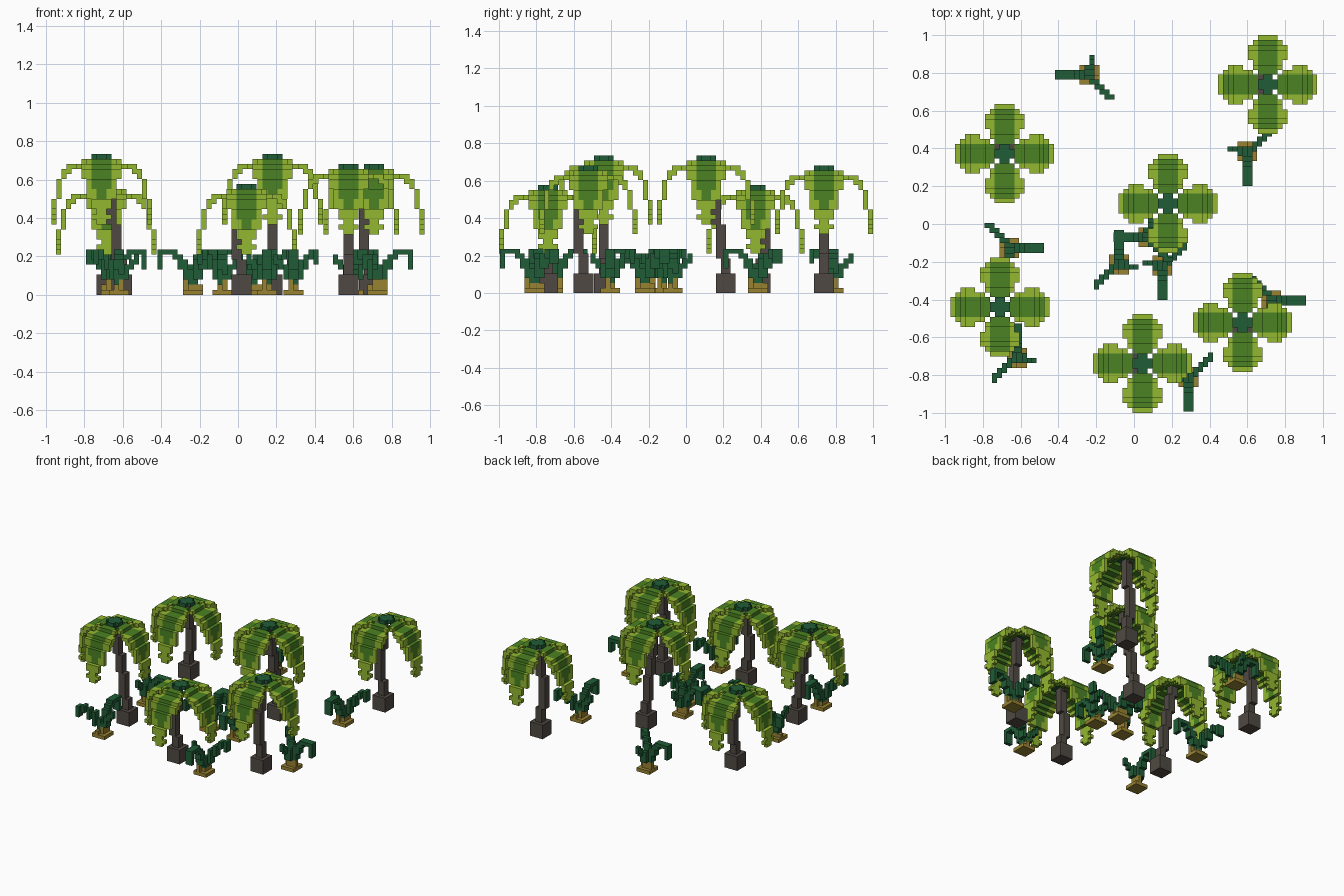
import bpy, math
from mathutils import Vector

if "Cube" in bpy.data.objects:
    bpy.data.objects.remove(bpy.data.objects["Cube"])

V = 0.0262  # size of one block


def lin(c):
    c /= 255
    return c / 12.92 if c <= 0.04045 else ((c + 0.055) / 1.055) ** 2.4


def material(name, r, g, b):
    m = bpy.data.materials.new(name)
    m.diffuse_color = (lin(r), lin(g), lin(b), 1)
    m.use_nodes = True
    m.node_tree.nodes["Principled BSDF"].inputs["Base Color"].default_value = m.diffuse_color
    return m


DARK, MID, LIGHT, BARK, OLIVE = range(5)
MATS = [material("dark green", 32, 92, 54), material("leaf green", 75, 130, 34),
        material("light green", 148, 184, 48), material("bark grey", 80, 73, 67),
        material("olive", 152, 130, 50)]

# the six faces of a unit block: direction and corners
FACES = [((1, 0, 0), ((1, 0, 0), (1, 1, 0), (1, 1, 1), (1, 0, 1))),
         ((-1, 0, 0), ((0, 0, 0), (0, 0, 1), (0, 1, 1), (0, 1, 0))),
         ((0, 1, 0), ((0, 1, 0), (0, 1, 1), (1, 1, 1), (1, 1, 0))),
         ((0, -1, 0), ((0, 0, 0), (1, 0, 0), (1, 0, 1), (0, 0, 1))),
         ((0, 0, 1), ((0, 0, 1), (1, 0, 1), (1, 1, 1), (0, 1, 1))),
         ((0, 0, -1), ((0, 0, 0), (0, 1, 0), (1, 1, 0), (1, 0, 0)))]


def make_mesh(name, verts, faces, cols):
    me = bpy.data.meshes.new(name)
    me.from_pydata([Vector(v) * V for v in verts], [], faces)
    for m in MATS:
        me.materials.append(m)
    for p, c in zip(me.polygons, cols):
        p.material_index = c
    me.update()
    return me


def block_mesh(name, cells):
    """Outer skin of a set of unit blocks: {(i, j, k): colour}."""
    verts, faces, cols, index = [], [], [], {}
    for (i, j, k), col in cells.items():
        for d, corners in FACES:
            if (i + d[0], j + d[1], k + d[2]) in cells:
                continue
            face = []
            for c in corners:
                p = (i + c[0], j + c[1], k + c[2])
                if p not in index:
                    index[p] = len(verts)
                    verts.append(p)
                face.append(index[p])
            faces.append(face)
            cols.append(col)
    return make_mesh(name, verts, faces, cols)


def box_mesh(name, boxes, col):
    """Stack of boxes, each given as (x0, x1, y0, y1, z0, z1)."""
    verts, faces = [], []
    for x0, x1, y0, y1, z0, z1 in boxes:
        for _, corners in FACES:
            n = len(verts)
            verts += [((x0, x1)[c[0]], (y0, y1)[c[1]], (z0, z1)[c[2]]) for c in corners]
            faces.append((n, n + 1, n + 2, n + 3))
    return make_mesh(name, verts, faces, [col] * len(faces))


def place(name, mesh, x, y, z=0, turn=0):
    ob = bpy.data.objects.new(name, mesh)
    ob.location = (x, y, z)
    ob.rotation_euler.z = math.radians(turn)
    bpy.context.collection.objects.link(ob)


# palm crown: cap plus four drooping fronds, measured down from the top
crown = {}
for i in range(-2, 2):
    for j in range(-2, 2):
        if not (i in (-2, 1) and j in (-2, 1)):
            crown[(i, j, -1)] = DARK
# frond: radius -> (first drop, last drop, half width)
FROND = {2: (1, 1, 2), 3: (1, 1, 3), 4: (2, 2, 3), 5: (2, 2, 4), 6: (2, 3, 4),
         7: (3, 4, 4), 8: (5, 8, 3), 9: (9, 13, 2)}
for r, (d0, d1, half) in FROND.items():
    for d in range(d0, d1 + 1):
        h = 1 if d in (11, 13) else half
        for t in range(-h, h):
            inner = -2 <= t < 2 and (d < 7 or -1 <= t < 1) and r < 9
            i, j = r, t
            for _ in range(4):
                crown[(i, j, -1 - d)] = MID if inner else LIGHT
                i, j = -j - 1, i
crown_mesh = block_mesh("palm_crown", crown)

# leaning trunks: height in blocks, base offset, segments (offset, z0, z1)
TRUNKS = {"tall": (28, 4, [(4, 4, 7), (3, 7, 14), (2, 14, 19), (1, 19, 24), (0, 24, 27)]),
          "middle": (26, 1, [(1, 4, 8), (2, 8, 17), (1, 17, 25)]),
          "short": (22, 1, [(1, 4, 7), (2, 7, 14), (1, 14, 21)])}
trunk_meshes = {}
for kind, (top, base, segs) in TRUNKS.items():
    boxes = [(base - 2, base + 2, -2, 2, 0, 4)]
    boxes += [(s - 1, s + 1, -1, 1, a, b) for s, a, b in segs]
    if kind != "tall":
        boxes.append((0.5, 2, -2, 2, top - 2, top - 1))
    trunk_meshes[kind] = box_mesh(kind + "_trunk", boxes, BARK)

PALMS = [("tall", -0.71, -0.44, 0), ("tall", 0.18, 0.108, 90),
         ("middle", 0.708, 0.738, 180), ("middle", 0.575, -0.522, 270),
         ("short", 0.045, -0.738, 180), ("short", -0.685, 0.372, 90)]
for n, (kind, x, y, turn) in enumerate(PALMS, 1):
    place(f"palm_trunk_{n}", trunk_meshes[kind], x, y, 0, turn)
    place(f"palm_crown_{n}", crown_mesh, x, y, TRUNKS[kind][0] * V)

# small shrub: olive foot and three arching dark leaves
shrub = {}


def fill(xs, ys, z0, z1, col):
    for i in xs:
        for j in ys:
            for k in range(z0, z1 + 1):
                shrub[(i, j, k)] = col


fill(range(-2, 2), range(-2, 2), 0, 0, OLIVE)
fill(range(-1, 1), range(-1, 1), 1, 3, OLIVE)
fill((-2,), (0,), 1, 1, OLIVE)
fill((1,), (-1,), 1, 2, OLIVE)
# long leaf
for r, (a, b) in enumerate([(3, 4), (3, 6), (5, 7), (7, 8), (8, 8), (8, 8), (5, 8)]):
    if r:
        fill((r,), (-1, 0), a, b, DARK)
# diagonal leaf
for k, (a, b) in enumerate([(2, 4), (3, 6), (5, 7), (7, 8), (6, 8)]):
    fill((-k - 1, -k), (k,), a, b, DARK)
# short leaf
for k, (a, b) in enumerate([(3, 5), (5, 6), (6, 7)]):
    fill((-1,) if k else (-1, 0), (-2 - k,), a, b, DARK)
fill((-1, 0), (-1,), 3, 3, DARK)
shrub_mesh = block_mesh("shrub", shrub)

SHRUBS = [(-0.235, 0.79, 180), (0.60, 0.385, 270), (-0.66, -0.127, 0),
          (-0.62, -0.71, 90), (-0.08, -0.215, 90), (0.15, -0.22, 270),
          (0.075, -0.07, 180), (0.727, -0.405, 0), (0.288, -0.81, 270)]
for n, (x, y, turn) in enumerate(SHRUBS, 1):
    place(f"shrub_{n}", shrub_mesh, x, y, 0, turn)
